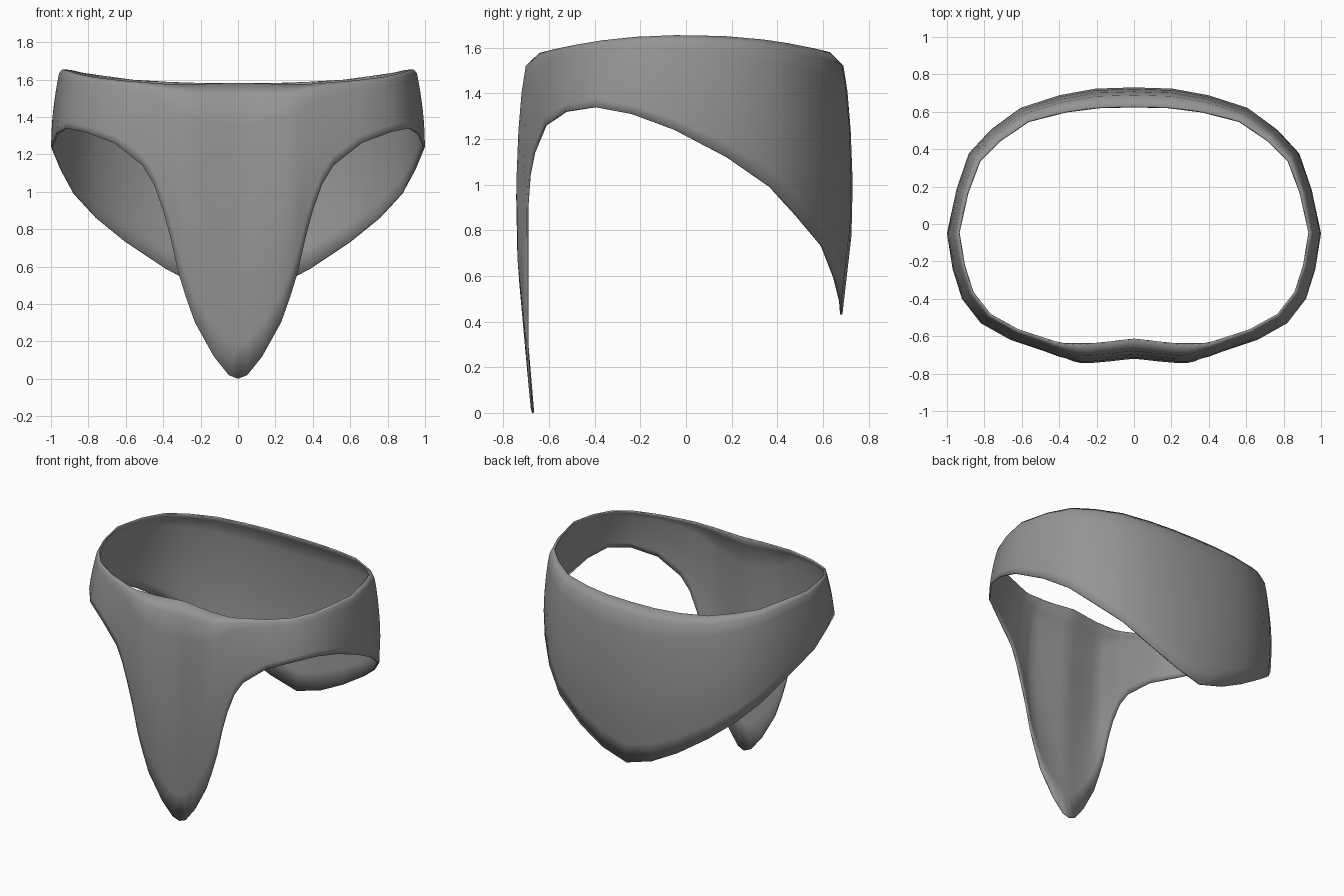
import bpy
import bmesh
from mathutils import Vector

cube = bpy.data.objects.get("Cube")
if cube:
    bpy.data.objects.remove(cube, do_unlink=True)


def make_material(name, value):
    mat = bpy.data.materials.new(name)
    mat.use_nodes = True
    colour = (value, value, value, 1.0)
    mat.diffuse_color = colour
    bsdf = mat.node_tree.nodes["Principled BSDF"]
    bsdf.inputs["Base Color"].default_value = colour
    bsdf.inputs["Roughness"].default_value = 0.8
    return mat


# Lower hem of the left half, from the front tip over the leg opening to the back tip
HEM = [
    (0, -.675, 0), (.05, -.68, .02), (.13, -.69, .12), (.23, -.7, .3),
    (.28, -.7, .44), (.32, -.7, .57), (.36, -.7, .75), (.4, -.7, .9),
    (.45, -.69, 1.04), (.51, -.67, 1.14), (.66, -.62, 1.26), (.82, -.53, 1.32),
    (.92, -.4, 1.34), (.97, -.24, 1.31), (1, -.05, 1.24), (.95, .18, 1.12),
    (.88, .37, .99), (.76, .49, .86), (.6, .6, .73), (.39, .655, .59),
    (.2, .68, .49), (0, .685, .43),
]

# Cloth fullness from hem to waist: (height fraction, share of the bulge)
FULLNESS = [(0, 0), (.12, .3), (.3, .75), (.5, .97), (.7, 1), (.85, .92), (.95, .75), (1, 0)]


def waist_point(hem):
    """Waist rim above a hem point: drawn in, and dipping at front and back."""
    x, y = hem.x * .94, hem.y * .92
    return Vector((x, y, 1.655 - .075 * abs(y / .63) ** 2.2))


def cloth_column(hem):
    """Points from the hem up to the waist, swelling outward between them."""
    waist = waist_point(hem)
    outward = Vector((hem.x, hem.y * 2, 0)).normalized()
    height = waist.z - hem.z
    bulge = .075 * min(1, height / 1.1) ** 1.5
    return [hem.lerp(waist, v) + outward * bulge * share for v, share in FULLNESS]


def build_garment(material):
    # Full loop of columns: the left half, then its mirror image
    left = [Vector(p) for p in HEM]
    right = [Vector((-p.x, p.y, p.z)) for p in reversed(left[1:-1])]
    bm = bmesh.new()
    columns = [[bm.verts.new(p) for p in cloth_column(h)] for h in left + right]
    for a, b in zip(columns, columns[1:] + columns[:1]):
        for i in range(len(FULLNESS) - 1):
            bm.faces.new((a[i], b[i], b[i + 1], a[i + 1]))
    mesh = bpy.data.meshes.new("brief_cloth")
    bm.to_mesh(mesh)
    bm.free()
    mesh.materials.append(material)
    garment = bpy.data.objects.new("brief_cloth", mesh)
    bpy.context.collection.objects.link(garment)

    # Thin cloth thickness on the inside
    solid = garment.modifiers.new("cloth_thickness", "SOLIDIFY")
    solid.thickness = .01
    solid.offset = -1

    bpy.ops.object.select_all(action="DESELECT")
    garment.select_set(True)
    bpy.context.view_layer.objects.active = garment
    bpy.ops.object.shade_smooth_by_angle(angle=.9)
    return garment


build_garment(make_material("grey_cloth", .3))
